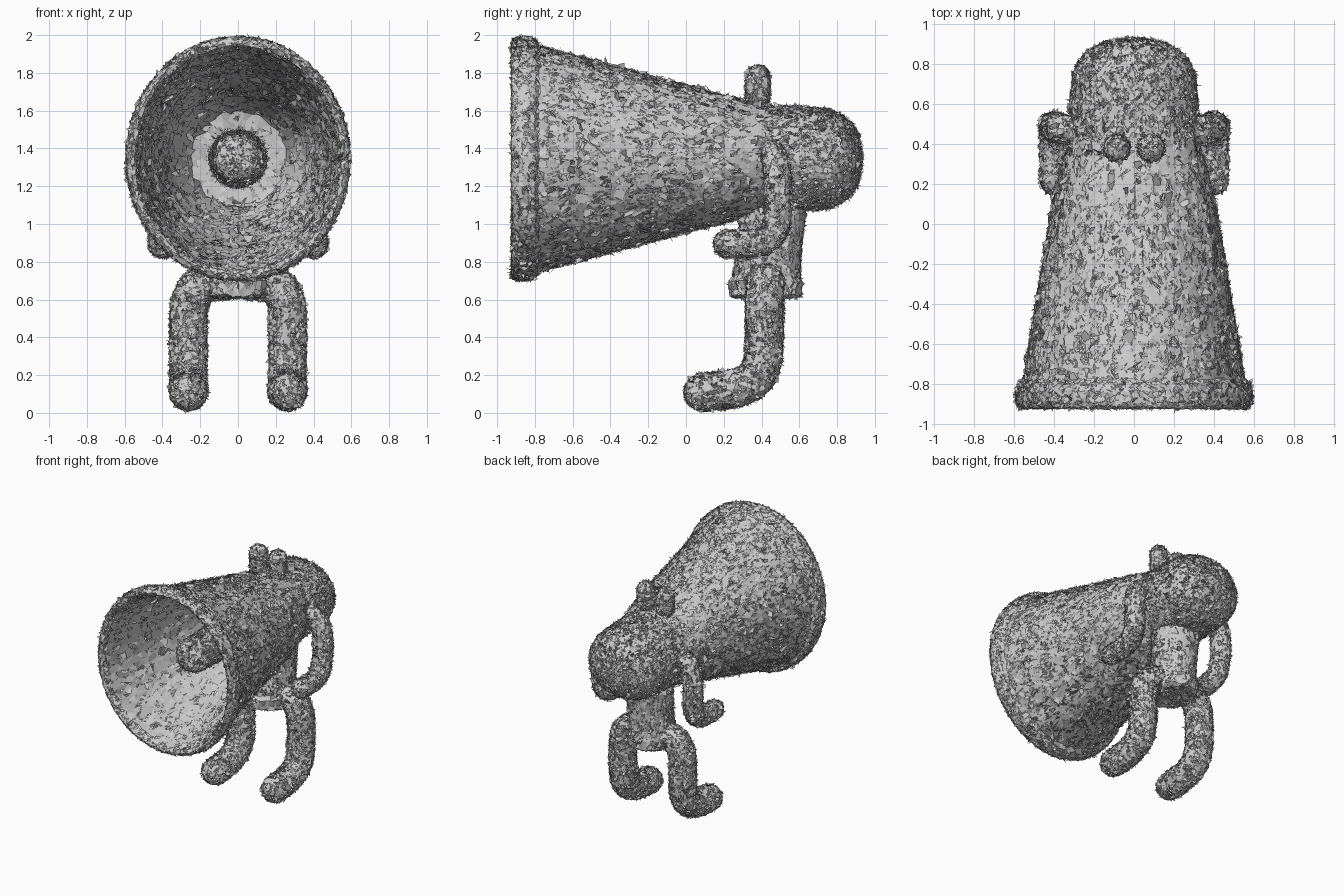
import bpy, bmesh, math, random
from mathutils import Vector, Matrix, geometry

if "Cube" in bpy.data.objects:
    bpy.data.objects.remove(bpy.data.objects["Cube"])

random.seed(4)
ZC = 1.345  # height of the horn axis


def rand_vec():
    return Vector([random.gauss(0, 1) for _ in range(3)]).normalized()


def finish(name, bm, size, tilt):
    """Break the surface into small, loose, tilted flat shards."""
    bmesh.ops.recalc_face_normals(bm, faces=bm.faces)
    bmesh.ops.triangulate(bm, faces=bm.faces)
    for _ in range(8):
        long = [e for e in bm.edges if e.calc_length() > size * random.uniform(0.9, 1.5)]
        if not long:
            break
        bmesh.ops.subdivide_edges(bm, edges=long, cuts=1)
        bmesh.ops.triangulate(bm, faces=bm.faces)
    # Irregular outlines, then pair some triangles into quads
    for v in bm.verts:
        d = rand_vec() * size * 0.22
        v.co += d - v.normal * d.dot(v.normal)
    pairs = [f for f in bm.faces if random.random() < 0.6]
    bmesh.ops.join_triangles(bm, faces=pairs, angle_face_threshold=0.4, angle_shape_threshold=1.4)
    bmesh.ops.split_edges(bm, edges=bm.edges)
    for f in bm.faces:
        c = f.calc_center_median()
        rot = Matrix.Rotation(random.gauss(0, tilt), 3, rand_vec())
        for v in f.verts:
            v.co = c + rot @ (v.co - c) * 1.2
    me = bpy.data.meshes.new(name)
    bm.to_mesh(me)
    bm.free()
    ob = bpy.data.objects.new(name, me)
    bpy.context.collection.objects.link(ob)
    return ob


def skin_rings(name, rings, size, tilt, caps=True):
    """Bridge a list of equal point rings, optionally capping the ends."""
    bm = bmesh.new()
    vs = [[bm.verts.new(p) for p in r] for r in rings]
    n = len(vs[0])
    for a, b in zip(vs, vs[1:]):
        for i in range(n):
            j = (i + 1) % n
            bm.faces.new((a[i], a[j], b[j], b[i]))
    if caps:
        bm.faces.new(vs[0])
        bm.faces.new(vs[-1])
    return finish(name, bm, size, tilt)


def loft_y(name, prof, size, tilt, n=48, caps=True):
    """Elliptical sections (y, x radius, z radius) along the horn axis."""
    ang = [2 * math.pi * i / n for i in range(n)]
    return skin_rings(name, [[(rx * math.cos(a), y, ZC + rz * math.sin(a)) for a in ang]
                             for y, rx, rz in prof], size, tilt, caps)


def tube(name, knots, r, n=16):
    """Round-ended tube along a smoothed path."""
    k = [Vector(p) for p in knots]
    pts = []
    for i in range(len(k) - 1):
        t0 = (k[i + 1] - k[max(i - 1, 0)]) / 6
        t1 = (k[min(i + 2, len(k) - 1)] - k[i]) / 6
        pts += geometry.interpolate_bezier(k[i], k[i] + t0, k[i + 1] - t1, k[i + 1], 5)[:-1]
    pts.append(k[-1])
    tang = [(pts[min(i + 1, len(pts) - 1)] - pts[max(i - 1, 0)]).normalized() for i in range(len(pts))]
    st = [(p, t, r) for p, t in zip(pts, tang)]
    caps = [math.radians(d) for d in (20, 40, 60, 75, 86)]
    head = [(pts[0] - tang[0] * r * math.sin(a), tang[0], r * math.cos(a)) for a in reversed(caps)]
    tail = [(pts[-1] + tang[-1] * r * math.sin(a), tang[-1], r * math.cos(a)) for a in caps]
    rings, u, prev = [], tang[0].orthogonal().normalized(), tang[0]
    for p, t, rad in head + st + tail:
        u = prev.rotation_difference(t) @ u
        u = (u - t * u.dot(t)).normalized()
        prev, v = t, t.cross(u)
        rings.append([p + rad * (u * math.cos(2 * math.pi * i / n) + v * math.sin(2 * math.pi * i / n))
                      for i in range(n)])
    return skin_rings(name, rings, 0.035, 0.75)


# Horn: outer cone, rolled rim, hollow inside
loft_y("horn_outside", [(0.45, 0.31, 0.28), (0.30, 0.36, 0.315), (0.10, 0.41, 0.365),
                        (-0.35, 0.485, 0.485), (-0.78, 0.555, 0.6)], 0.055, 0.5, 36, False)
loft_y("horn_rim", [
    (-0.78, 0.555, 0.605), (-0.80, 0.582, 0.632), (-0.84, 0.594, 0.647), (-0.89, 0.594, 0.647),
    (-0.915, 0.583, 0.635), (-0.925, 0.57, 0.62), (-0.915, 0.55, 0.6), (-0.88, 0.535, 0.587)],
    0.04, 0.6, 48, False)
loft_y("horn_inside", [(-0.88, 0.535, 0.587), (-0.35, 0.46, 0.46), (0.10, 0.36, 0.33),
                       (0.34, 0.25, 0.25), (0.36, 0.1, 0.1)], 0.075, 0.3, 30, False)

# Rounded sound tube inside the horn
loft_y("inner_tube", [
    (-0.65, 0.03, 0.03), (-0.645, 0.07, 0.07), (-0.62, 0.105, 0.105), (-0.57, 0.125, 0.125),
    (-0.2, 0.135, 0.135), (0.36, 0.15, 0.15)], 0.035, 0.75, 24)

# Rear housing with domed back
loft_y("rear_housing", [
    (0.37, 0.322, 0.282), (0.60, 0.322, 0.278), (0.75, 0.307, 0.265),
    (0.82, 0.277, 0.237), (0.875, 0.222, 0.192), (0.91, 0.155, 0.135), (0.925, 0.08, 0.07),
    (0.93, 0.02, 0.02)], 0.037, 0.75)

# Grip that forms the lower body: (z, centre y, x radius, y radius)
N = 32
skin_rings("grip", [[(rx * math.cos(2 * math.pi * i / N), cy + ry * math.sin(2 * math.pi * i / N), z)
                     for i in range(N)]
                    for z, cy, rx, ry in [
                        (0.61, 0.42, 0.15, 0.165), (0.625, 0.42, 0.175, 0.19), (0.69, 0.42, 0.175, 0.195),
                        (0.72, 0.425, 0.165, 0.18), (0.90, 0.445, 0.16, 0.17), (1.02, 0.455, 0.165, 0.175),
                        (1.09, 0.455, 0.17, 0.18)]], 0.045, 0.5)

# Limbs and top knobs, mirrored left and right
for side, s in (("left", -1), ("right", 1)):
    tube(side + "_leg", [(s * 0.06, 0.42, 0.70), (s * 0.19, 0.42, 0.68), (s * 0.25, 0.415, 0.60),
                         (s * 0.262, 0.415, 0.50), (s * 0.262, 0.41, 0.30), (s * 0.262, 0.37, 0.19),
                         (s * 0.262, 0.26, 0.13), (s * 0.262, 0.09, 0.11)], 0.1)
    tube(side + "_arm", [(s * 0.27, 0.46, 1.37), (s * 0.36, 0.475, 1.33), (s * 0.40, 0.485, 1.23),
                         (s * 0.40, 0.485, 1.03), (s * 0.40, 0.44, 0.925), (s * 0.40, 0.35, 0.895),
                         (s * 0.40, 0.22, 0.895)], 0.073)
    tube(side + "_top_knob", [(s * 0.085, 0.38, 1.67), (s * 0.085, 0.38, 1.72),
                              (s * 0.085, 0.38, 1.775)], 0.066)
